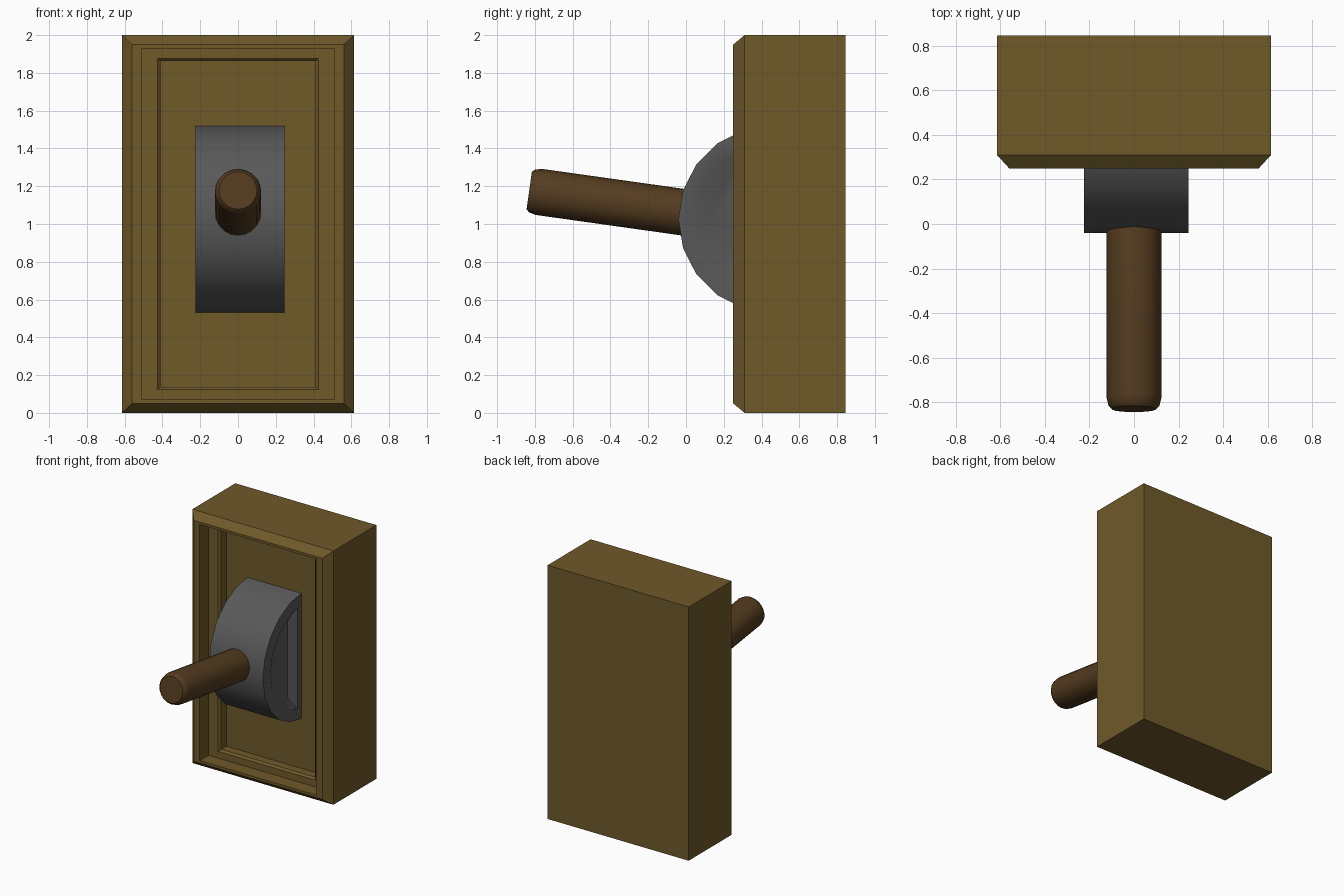
import bpy, bmesh
from math import sin, cos, radians, pi
from mathutils import Vector

if "Cube" in bpy.data.objects:
    bpy.data.objects.remove(bpy.data.objects["Cube"])


def material(name, rgb):
    m = bpy.data.materials.new(name)
    m.diffuse_color = (*rgb, 1)
    m.use_nodes = True
    m.node_tree.nodes["Principled BSDF"].inputs["Base Color"].default_value = m.diffuse_color
    return m


def loft(name, loops, mat, smooth=None):
    """Bridge a chain of equal-length point loops and cap both ends."""
    bm = bmesh.new()
    rings = [[bm.verts.new(p) for p in loop] for loop in loops]
    n = len(rings[0])
    for a, b in zip(rings, rings[1:]):
        for i in range(n):
            j = (i + 1) % n
            bm.faces.new((a[i], a[j], b[j], b[i]))
    bm.faces.new(rings[0])
    bm.faces.new(rings[-1])
    bmesh.ops.recalc_face_normals(bm, faces=bm.faces)
    me = bpy.data.meshes.new(name)
    bm.to_mesh(me)
    bm.free()
    ob = bpy.data.objects.new(name, me)
    bpy.context.collection.objects.link(ob)
    me.materials.append(mat)
    if smooth:
        bpy.ops.object.select_all(action='DESELECT')
        ob.select_set(True)
        bpy.context.view_layer.objects.active = ob
        bpy.ops.object.shade_smooth_by_angle(angle=radians(smooth))
    return ob


brass = material("brass_brown", (0.16, 0.10, 0.023))
metal = material("dark_metal", (0.10, 0.10, 0.10))
wood = material("handle_wood", (0.09, 0.045, 0.014))


# Wall box: back, chamfered front rim, then two recess steps
def frame(hx, hz, y):
    return [(x * hx, y, 1 + z * hz) for x, z in ((-1, -1), (1, -1), (1, 1), (-1, 1))]


loft("wall_box", [frame(*s) for s in (
    (0.615, 1.0, 0.845), (0.615, 1.0, 0.31), (0.56, 0.95, 0.25),
    (0.51, 0.93, 0.25), (0.51, 0.93, 0.36), (0.425, 0.877, 0.36),
    (0.41, 0.862, 0.375), (0.41, 0.862, 0.44))], brass)

# Half-round pivot housing with a tapered D-shaped recess in each side
CY, CZ = 0.455, 1.025


def half_disc(x, r, back):
    return [(x, min(CY - r * cos(k * pi / 10), back), CZ + r * sin(k * pi / 10))
            for k in range(-5, 6)]


side = ((0.05, 0.31, 0.335), (0.0, 0.40, 0.39), (0.0, 0.495, 0.455))
loft("pivot_housing",
     [half_disc(-0.225 + d, r, b) for d, r, b in side] +
     [half_disc(0.245 - d, r, b) for d, r, b in reversed(side)], metal, 30)

# Lever handle: tilted rod with a rounded tip
tilt = radians(8)
axis = Vector((0, cos(tilt), -sin(tilt)))
up = Vector((0, sin(tilt), cos(tilt)))
tip = Vector((0, -0.83, 1.177))


def ring(s, r, n=20):
    return [tip + axis * s + Vector((r * cos(a), 0, 0)) + up * (r * sin(a))
            for a in (2 * pi * i / n for i in range(n))]


loft("lever_handle", [ring(0.0, 0.10), ring(0.015, 0.114), ring(0.05, 0.123),
                      ring(0.95, 0.123)], wood, 40)
